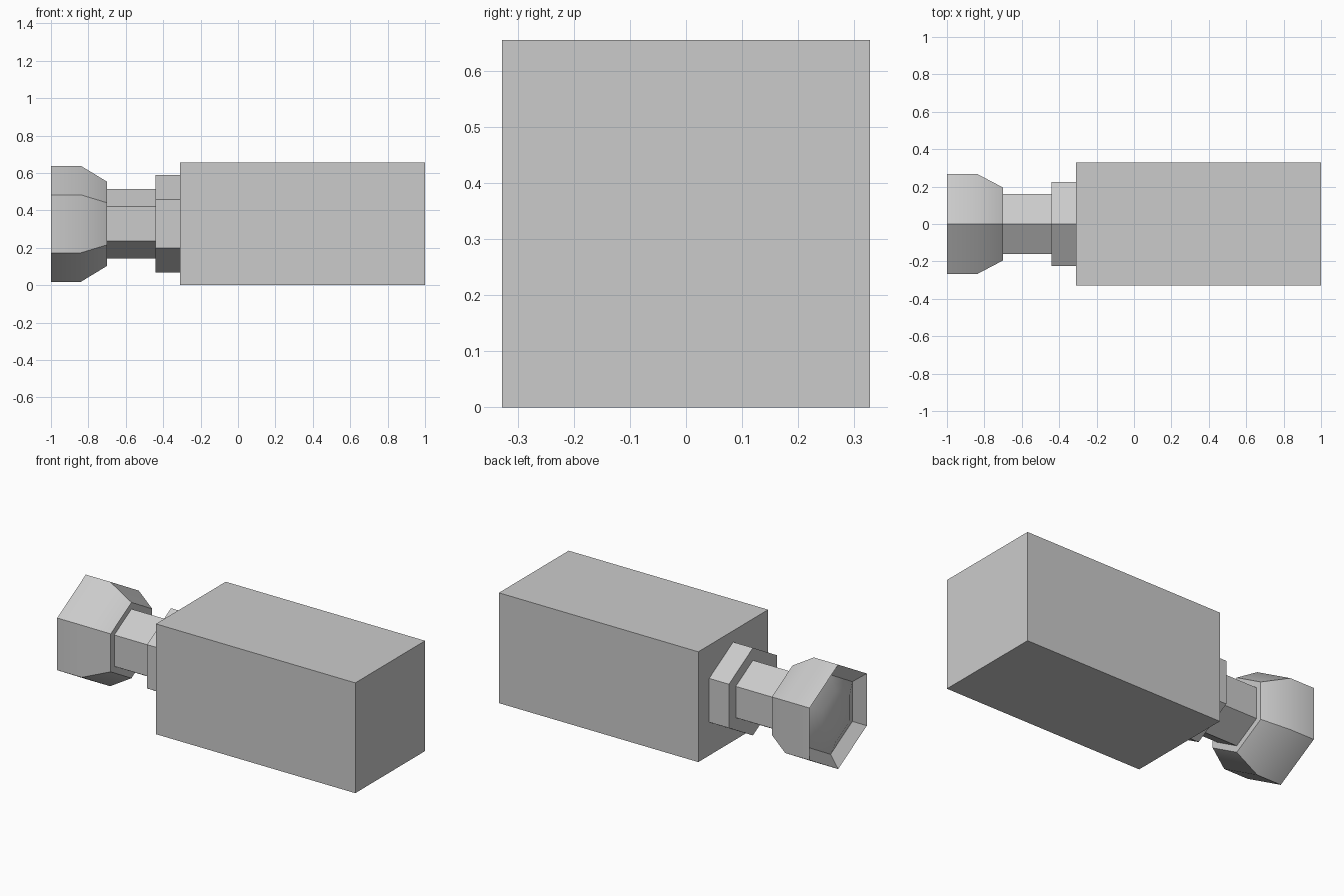
import bpy, bmesh, math

if "Cube" in bpy.data.objects:
    bpy.data.objects.remove(bpy.data.objects["Cube"])

CZ = 0.328  # height of the shared axis


def hex_lathe(name, profile, smooth=False):
    """Six-sided solid along x from (x, radius) stations, capped at both ends."""
    bm = bmesh.new()
    rings = []
    for x, r in profile:
        angles = [math.radians(60 * i) for i in range(6)]
        rings.append([bm.verts.new((x, r * math.sin(a), CZ + r * math.cos(a))) for a in angles])
    for a, b in zip(rings, rings[1:]):
        for i in range(6):
            j = (i + 1) % 6
            bm.faces.new((a[i], a[j], b[j], b[i]))
    bm.faces.new(rings[0])
    bm.faces.new(rings[-1])
    bmesh.ops.recalc_face_normals(bm, faces=bm.faces)
    mesh = bpy.data.meshes.new(name)
    bm.to_mesh(mesh)
    bm.free()
    obj = bpy.data.objects.new(name, mesh)
    bpy.context.collection.objects.link(obj)
    if smooth:
        bpy.ops.object.select_all(action='DESELECT')
        obj.select_set(True)
        bpy.context.view_layer.objects.active = obj
        bpy.ops.object.shade_smooth_by_angle(angle=math.radians(32))
    return obj


# Square main body
bpy.ops.mesh.primitive_cube_add(size=1, location=(0.345, 0, 0.3275))
body = bpy.context.object
body.name = "main_body"
body.scale = (1.31, 0.655, 0.655)

# Collar and neck
hex_lathe("collar", [(-0.44, 0.26), (-0.31, 0.26)])
hex_lathe("neck", [(-0.70, 0.186), (-0.44, 0.186)])

# Flared head with bevelled rim and a shallow domed lens inside
hex_lathe("head", [(-0.70, 0.225), (-0.84, 0.31), (-1.0, 0.31),
                   (-0.95, 0.236), (-0.985, 0.15)], smooth=True)
